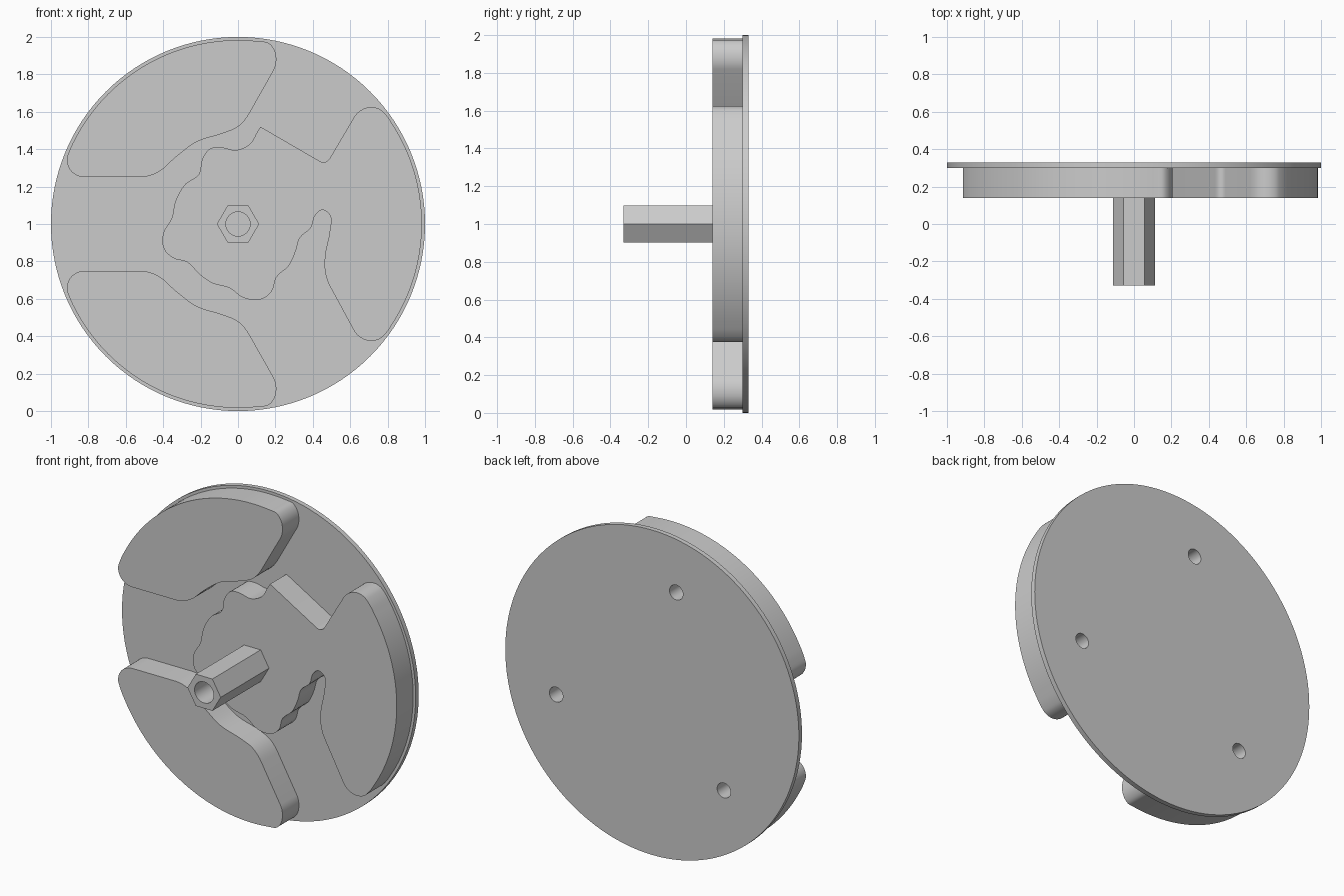
import bpy, bmesh, math
from mathutils import Vector

cube = bpy.data.objects.get("Cube")
if cube:
    bpy.data.objects.remove(cube, do_unlink=True)

grey = bpy.data.materials.new("light_grey")
grey.use_nodes = True
colour = (0.6, 0.6, 0.6, 1)
grey.diffuse_color = colour
grey.node_tree.nodes["Principled BSDF"].inputs["Base Color"].default_value = colour

BACK, PLATE, PAD, TIP = 0.33, 0.30, 0.14, -0.33
PAD_RADIUS = 0.983


def arc(radius, start, end, count, centre=(0, 0)):
    """Points on a circle in the x-z plane, angles in degrees."""
    angles = [math.radians(start + (end - start) * i / count) for i in range(count + 1)]
    return [(centre[0] + radius * math.cos(a), centre[1] + radius * math.sin(a)) for a in angles]


def circle(radius, sides, centre=(0, 0)):
    return arc(radius, 0, 360, sides, centre)[:-1]


def smooth_loop(points, straight=0.2, steps=4):
    """Closed smooth outline; long segments stay straight and set the tangents."""
    pts = [Vector(p) for p in points]
    n = len(pts)

    def tangent(i):
        before, after = pts[i] - pts[i - 1], pts[(i + 1) % n] - pts[i]
        if after.length > straight:
            return after.normalized()
        if before.length > straight:
            return before.normalized()
        return (before.normalized() * after.length + after.normalized() * before.length).normalized()

    loop = []
    for i in range(n):
        a, b = pts[i], pts[(i + 1) % n]
        length = (b - a).length
        loop.append(a)
        if length > straight or length < 0.02:
            continue
        ta, tb = tangent(i) * length, tangent((i + 1) % n) * length
        for k in range(1, steps):
            t = k / steps
            s = 1 - t
            loop.append(a * (s * s * (1 + 2 * t)) + ta * (t * s * s)
                        + b * (t * t * (1 + 2 * s)) - tb * (t * t * s))
    return loop


def prism(name, outline, front, back):
    """Extrude an x-z outline along y."""
    bm = bmesh.new()
    face = bm.faces.new([bm.verts.new((p[0], front, p[1] + 1)) for p in outline])
    moved = bmesh.ops.extrude_face_region(bm, geom=[face])["geom"]
    verts = [v for v in moved if isinstance(v, bmesh.types.BMVert)]
    bmesh.ops.translate(bm, verts=verts, vec=(0, back - front, 0))
    bmesh.ops.recalc_face_normals(bm, faces=bm.faces)
    mesh = bpy.data.meshes.new(name)
    bm.to_mesh(mesh)
    bm.free()
    mesh.materials.append(grey)
    obj = bpy.data.objects.new(name, mesh)
    bpy.context.collection.objects.link(obj)
    return obj


def activate(obj):
    bpy.ops.object.select_all(action="DESELECT")
    obj.select_set(True)
    bpy.context.view_layer.objects.active = obj


def drill(obj, cutter):
    activate(obj)
    mod = obj.modifiers.new("hole", "BOOLEAN")
    mod.operation, mod.solver, mod.object = "DIFFERENCE", "EXACT", cutter
    bpy.ops.object.modifier_apply(modifier=mod.name)


# Thin round backing plate
plate = prism("backing_plate", circle(1, 128), PLATE, BACK)

# Two mirrored side pads
side = smooth_loop(
    arc(PAD_RADIUS, 83, 156, 18)
    + [(-0.915, 0.34), (-0.89, 0.28), (-0.85, 0.255), (-0.8, 0.25), (-0.52, 0.25),
       (-0.43, 0.275), (-0.33, 0.36), (-0.22, 0.44), (-0.08, 0.485), (0, 0.52),
       (0.06, 0.59), (0.19, 0.82), (0.205, 0.88), (0.19, 0.94), (0.16, 0.97)])
upper_pad = prism("upper_pad", side, PAD, PLATE)
lower_pad = prism("lower_pad", [(x, -z) for x, z in side], PAD, PLATE)

# Wavy hub joined to the third pad
pad_top = [(0.49, 0.35), (0.62, 0.57), (0.66, 0.61), (0.71, 0.625), (0.76, 0.613)]
pad_bottom = [(x, -z) for x, z in reversed(pad_top[1:])]
wave = [(0.49, -0.33), (0.465, -0.25), (0.465, -0.17), (0.49, -0.04), (0.49, 0.05),
        (0.45, 0.075), (0.415, 0.05), (0.39, -0.02), (0.33, -0.075), (0.31, -0.14),
        (0.27, -0.225), (0.205, -0.285), (0.18, -0.36), (0.13, -0.4), (0.07, -0.405),
        (0.02, -0.39), (-0.04, -0.345), (-0.14, -0.315), (-0.21, -0.265), (-0.27, -0.205),
        (-0.35, -0.18), (-0.395, -0.135), (-0.4, -0.05), (-0.355, 0.03), (-0.335, 0.12),
        (-0.28, 0.215), (-0.21, 0.265), (-0.19, 0.35), (-0.145, 0.405), (-0.09, 0.41),
        (-0.01, 0.395), (0.06, 0.425), (0.11, 0.505), (0.12, 0.52), (0.43, 0.34), (0.46, 0.33)]
hub_pad = prism("hub_and_right_pad",
                smooth_loop(pad_top + arc(PAD_RADIUS, 36.5, -36.5, 18) + pad_bottom + wave),
                PAD, PLATE)

# Hexagonal post with a bored tip
post = prism("hex_post", circle(0.113, 6), TIP, PAD)
bore = prism("bore_cutter", circle(0.065, 32), TIP - 0.1, TIP + 0.25)
drill(post, bore)
cutters = [bore]

# Blind holes from the back, one under each pad
for angle, pad in ((104, upper_pad), (224, lower_pad), (344, hub_pad)):
    a = math.radians(angle)
    centre = (0.68 * math.cos(a), 0.68 * math.sin(a))
    cutter = prism("hole_cutter", circle(0.046, 32, centre), PAD + 0.05, BACK + 0.1)
    drill(plate, cutter)
    drill(pad, cutter)
    cutters.append(cutter)

for cutter in cutters:
    bpy.data.objects.remove(cutter, do_unlink=True)

for obj in (plate, upper_pad, lower_pad, hub_pad, post):
    activate(obj)
    bpy.ops.object.shade_smooth_by_angle(angle=math.radians(30))
